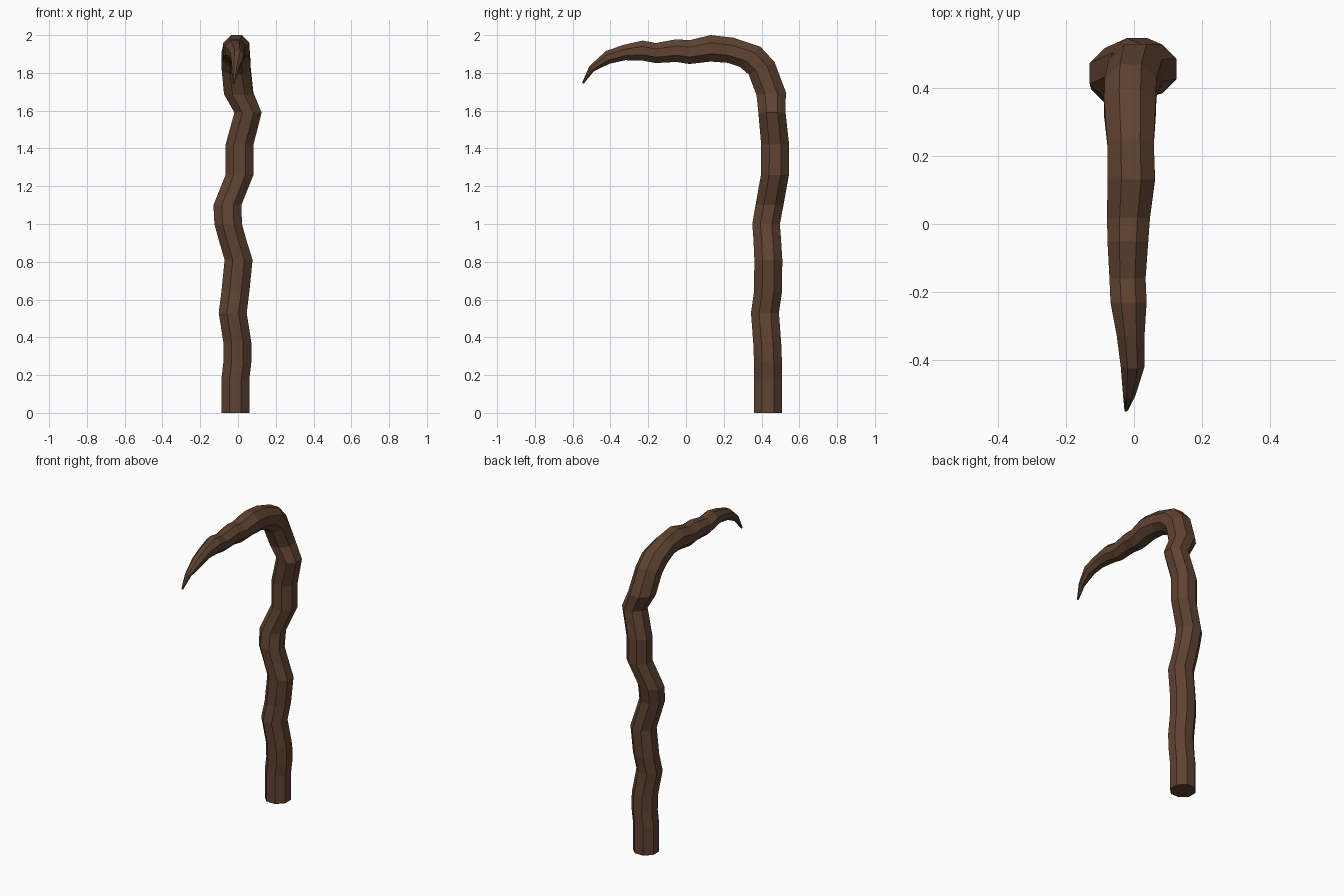
import bpy, bmesh, math
from mathutils import Vector

SIDES = 8

# Crooked path: x, y, z, pitch in degrees (0 = up, 90 = towards -y), half width
PATH = [
    (-.014, .434, 0.00, 0, .074), (-.014, .434, 0.18, 0, .074),
    (-.003, .434, 0.27, 0, .074), (-.003, .430, 0.37, 0, .074),
    (-.028, .418, 0.53, 0, .074), (-.014, .434, 0.64, 0, .074),
    (.003, .436, 0.81, 0, .074), (-.030, .430, 0.92, 0, .073),
    (-.052, .424, 1.00, 0, .073), (-.056, .442, 1.10, 0, .074),
    (.008, .471, 1.26, 0, .074), (.008, .472, 1.42, 0, .074),
    (.053, .455, 1.59, 0, .072),
    # bend
    (.004, .451, 1.69, 6, .078), (-.010, .400, 1.825, 26, .076),
    (-.012, .340, 1.885, 45, .076), (-.010, .235, 1.92, 78, .068),
    # arm
    (-.008, .130, 1.930, 90, .070), (-.016, .018, 1.910, 90, .063),
    (-.018, -.050, 1.918, 90, .060), (-.019, -.160, 1.905, 90, .053),
    (-.016, -.230, 1.918, 90, .053), (-.010, -.325, 1.908, 95, .041),
    (-.004, -.415, 1.882, 105, .035), (-.014, -.500, 1.822, 130, .018),
    (-.023, -.546, 1.745, 150, .005),
]

wood = bpy.data.materials.new("dark brown wood")
wood.diffuse_color = (0.115, 0.056, 0.031, 1)

bm = bmesh.new()
rings = []
for x, y, z, pitch, half in PATH:
    p = math.radians(pitch)
    side = Vector((1, 0, 0))
    outer = Vector((0, math.cos(p), math.sin(p)))
    r = half / math.cos(math.pi / SIDES)
    ring = []
    for i in range(SIDES):
        a = 2 * math.pi * (i + .5) / SIDES
        ring.append(bm.verts.new(Vector((x, y, z)) + r * (side * math.cos(a) + outer * math.sin(a))))
    rings.append(ring)

# Skin the rings and close both ends
for a, b in zip(rings, rings[1:]):
    for i in range(SIDES):
        j = (i + 1) % SIDES
        bm.faces.new((a[i], a[j], b[j], b[i]))
bm.faces.new(rings[0][::-1])
bm.faces.new(rings[-1])
bmesh.ops.recalc_face_normals(bm, faces=bm.faces)

mesh = bpy.data.meshes.new("crooked_branch")
bm.to_mesh(mesh)
bm.free()
mesh.materials.append(wood)
branch = bpy.data.objects.new("crooked_branch", mesh)
bpy.context.collection.objects.link(branch)
